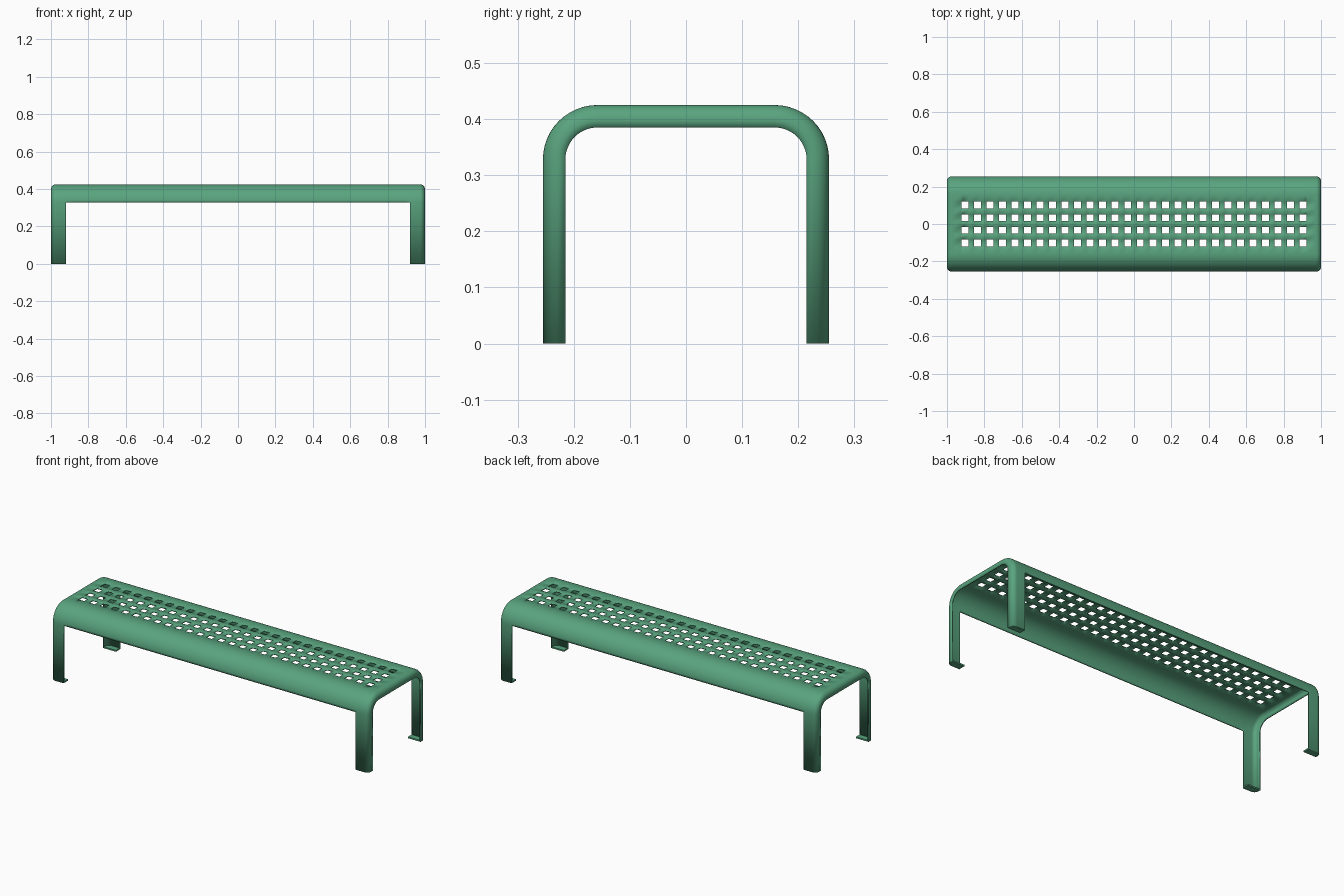
import bpy, bmesh
from math import sin, cos, pi

if "Cube" in bpy.data.objects:
    bpy.data.objects.remove(bpy.data.objects["Cube"])

HALF_X, HALF_Y, TOP = 1.0, 0.255, 0.425
BEND, EDGE, FLANGE, LEG = 0.097, 0.027, 0.04, 0.92   # radii, flange depth, inner x of legs
PITCH, HOLE, SHEET = 0.067, 0.037, 0.006

green = bpy.data.materials.new("green_paint")
green.diffuse_color = (0.10, 0.37, 0.21, 1)
green.use_nodes = True
green.node_tree.nodes["Principled BSDF"].inputs["Base Color"].default_value = green.diffuse_color


def make_object(name, bm):
    mesh = bpy.data.meshes.new(name)
    bm.to_mesh(mesh)
    bm.free()
    obj = bpy.data.objects.new(name, mesh)
    bpy.context.collection.objects.link(obj)
    mesh.materials.append(green)
    return obj


def hole_edges(count):
    centres = [(i - (count - 1) / 2) * PITCH for i in range(count)]
    return [c + s * HOLE / 2 for c in centres for s in (-1, 1)]


def in_hole(v, count):
    k = v / PITCH + (count - 1) / 2
    return -0.4 < k < count - 0.6 and abs(k - round(k)) * PITCH < HOLE / 2


# Cross-section along the bench: (x, inset) with rounded edges and end flanges
edge = [(HALF_X - EDGE + EDGE * sin(a), EDGE - EDGE * cos(a))
        for a in [i * pi / 16 for i in range(9)]]
right = edge + [(HALF_X, FLANGE)]
section = ([(-x, d) for x, d in reversed(right)]
           + [(x, 0) for x in sorted(hole_edges(28) + [-LEG, LEG])] + right)

# Arch path: (y, z, outward normal y, outward normal z)
corner = [(HALF_Y - BEND + BEND * sin(a), TOP - BEND + BEND * cos(a), sin(a), cos(a))
          for a in [i * pi / 24 for i in range(13)]]
back = corner + [(HALF_Y, 0, 1, 0)]
path = ([(-y, z, -ny, nz) for y, z, ny, nz in reversed(back)]
        + [(y, TOP, 0, 1) for y in hole_edges(4)] + back)

# Folded sheet: perforated seat, end flanges and legs in one piece
bm = bmesh.new()
grid = [[bm.verts.new((x, y - ny * d, z - nz * d)) for x, d in section]
        for y, z, ny, nz in path]
for j in range(len(path) - 1):
    is_leg = j in (0, len(path) - 2)
    ym = (path[j][0] + path[j + 1][0]) / 2
    for i in range(len(section) - 1):
        xm = (section[i][0] + section[i + 1][0]) / 2
        if is_leg and abs(xm) < LEG:
            continue
        if in_hole(xm, 28) and in_hole(ym, 4):
            continue
        bm.faces.new((grid[j][i], grid[j][i + 1], grid[j + 1][i + 1], grid[j + 1][i]))
loose = [v for v in bm.verts if not v.link_faces]
bmesh.ops.delete(bm, geom=loose, context='VERTS')
bench = make_object("bench_sheet", bm)
solid = bench.modifiers.new("sheet_thickness", 'SOLIDIFY')
solid.thickness = SHEET
solid.offset = -1
solid.use_even_offset = True

bpy.context.view_layer.objects.active = bench
bench.select_set(True)
bpy.ops.object.shade_smooth_by_angle(angle=0.6)

# Foot plates closing the bottom of each leg
inset = SHEET / 2
outline = ([(x - inset, HALF_Y - d - inset) for x, d in edge]
           + [(HALF_X - inset, HALF_Y - FLANGE), (LEG, HALF_Y - FLANGE), (LEG, HALF_Y - inset)])
for sx, sy, name in ((1, 1, "back_right_foot"), (-1, 1, "back_left_foot"),
                     (1, -1, "front_right_foot"), (-1, -1, "front_left_foot")):
    bm = bmesh.new()
    face = bm.faces.new([bm.verts.new((sx * x, sy * y, 0)) for x, y in outline])
    top = bmesh.ops.extrude_face_region(bm, geom=[face], use_keep_orig=True)["geom"]
    for v in top:
        if isinstance(v, bmesh.types.BMVert):
            v.co.z = 0.008
    bmesh.ops.recalc_face_normals(bm, faces=bm.faces)
    make_object(name, bm)
